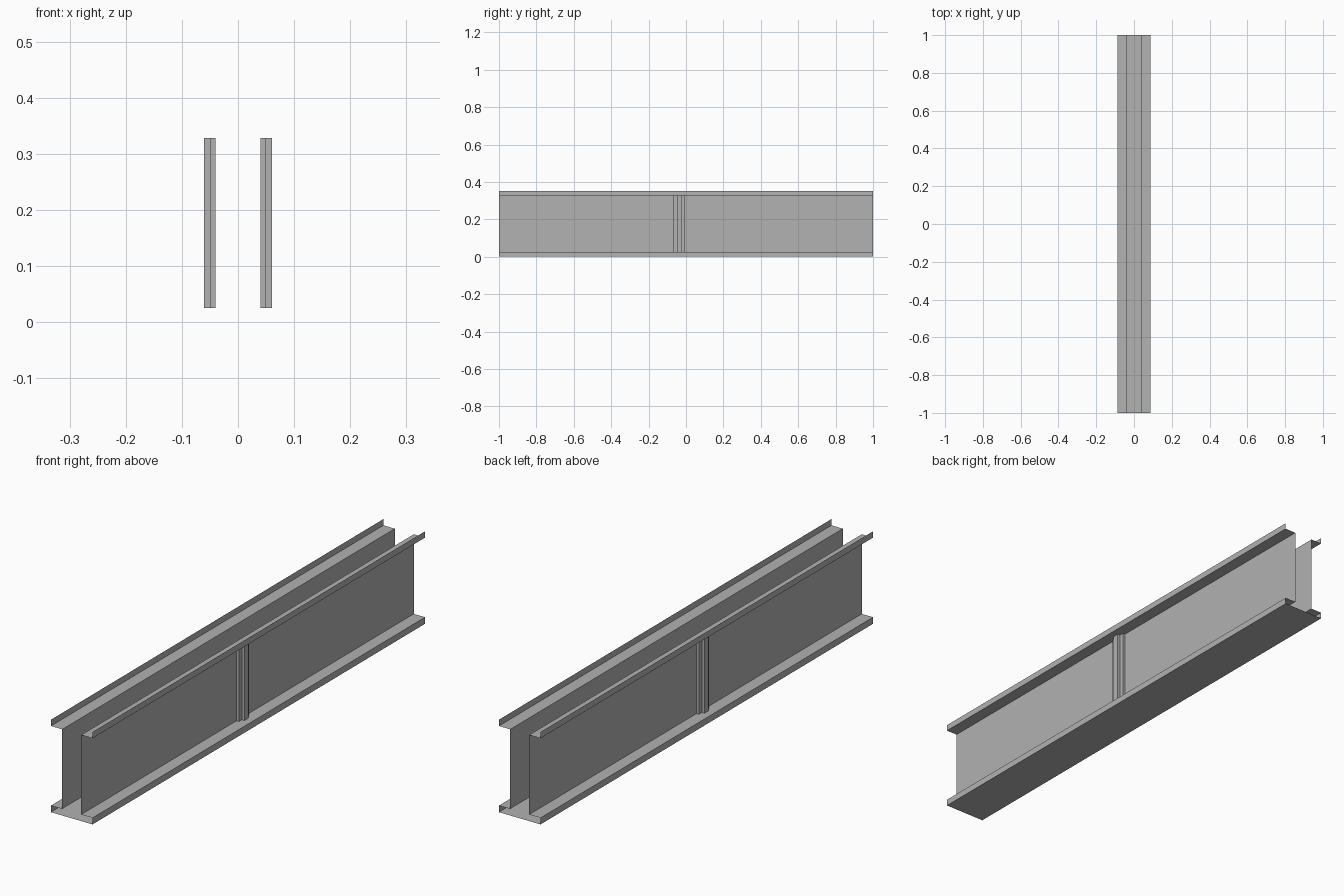
import bpy

cube = bpy.data.objects.get("Cube")
if cube:
    bpy.data.objects.remove(cube)

# Single plain steel colour
steel = bpy.data.materials.new("grey_steel")
steel.use_nodes = True
colour = (0.445, 0.445, 0.445, 1)
steel.diffuse_color = colour
steel.node_tree.nodes["Principled BSDF"].inputs["Base Color"].default_value = colour

HALF_LENGTH = 1.0
OUTER, WEB = 0.0875, 0.04            # half widths of flanges and webs
LOW, HIGH, TOP = 0.025, 0.328, 0.352  # flange heights and lip top


def sheet(name, start, end):
    """Thin folded sheet spanning two matching open paths."""
    n = len(start)
    faces = [(i, i + 1, n + i + 1, n + i) for i in range(n - 1)]
    mesh = bpy.data.meshes.new(name)
    mesh.from_pydata(start + end, [], faces)
    mesh.materials.append(steel)
    obj = bpy.data.objects.new(name, mesh)
    bpy.context.collection.objects.link(obj)
    return obj


# Folded beam: lips, flanges, webs and base plate in one open section
half = [(OUTER, 0), (OUTER, LOW), (WEB, LOW), (WEB, HIGH), (OUTER, HIGH), (OUTER, TOP)]
section = [(-x, z) for x, z in reversed(half)] + half
sheet("folded_beam",
      [(x, -HALF_LENGTH, z) for x, z in section],
      [(x, HALF_LENGTH, z) for x, z in section])

# Stepped stiffener on the outside of each web
MIDDLE, WIDE, NARROW = -0.036, 0.03, 0.0125
STEP, CREST = 0.05, 0.061
side = [(WEB, WIDE), (STEP, WIDE), (STEP, NARROW), (CREST, NARROW)]
rib = [(x, MIDDLE - w) for x, w in side] + [(x, MIDDLE + w) for x, w in reversed(side)]
for label, sign in (("left", 1), ("right", -1)):
    path = [(sign * x, y) for x, y in rib][::sign]
    sheet(label + "_stiffener",
          [(x, y, LOW) for x, y in path],
          [(x, y, HIGH) for x, y in path])
